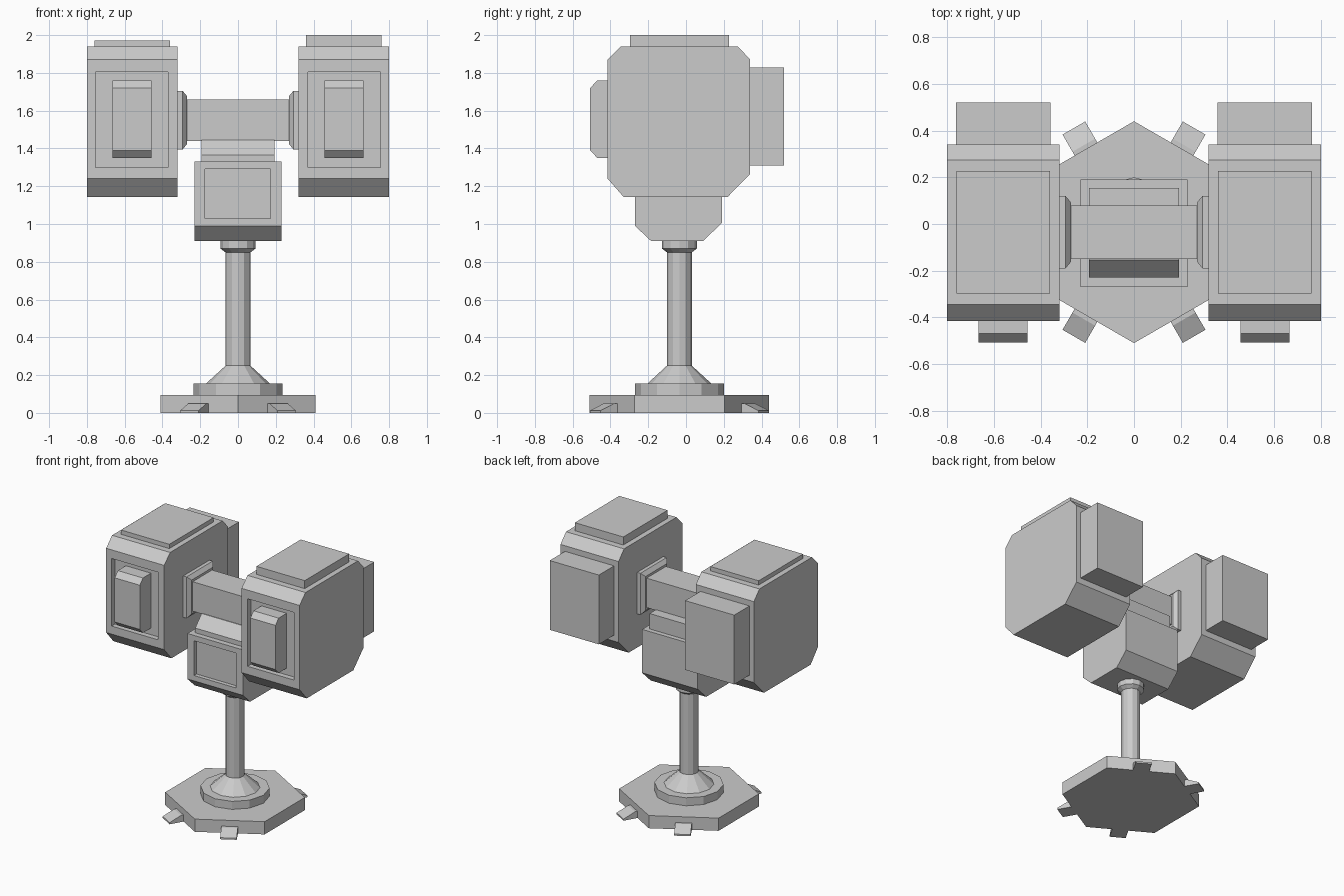
import bpy, bmesh, math
from mathutils import Matrix, Vector

if "Cube" in bpy.data.objects:
    bpy.data.objects.remove(bpy.data.objects["Cube"])

CY = -0.035  # y of the stand's axis


def finish(name, bm, mirror=False):
    bmesh.ops.recalc_face_normals(bm, faces=bm.faces)
    me = bpy.data.meshes.new(name)
    bm.to_mesh(me)
    bm.free()
    ob = bpy.data.objects.new(name, me)
    bpy.context.collection.objects.link(ob)
    if mirror:
        ob.modifiers.new("Mirror", 'MIRROR').use_axis[0] = True
    return ob


def prism(name, profile, x0, x1, mirror=False, recess=None, depth=0.04):
    """Extrude a (y, z) side profile along x; optional recess (x0, x1, z0, z1) in the front face."""
    bm = bmesh.new()
    face = bm.faces.new([bm.verts.new((x0, y, z)) for y, z in profile])
    ext = bmesh.ops.extrude_face_region(bm, geom=[face])["geom"]
    bmesh.ops.translate(bm, verts=[g for g in ext if isinstance(g, bmesh.types.BMVert)],
                        vec=(x1 - x0, 0, 0))
    bmesh.ops.recalc_face_normals(bm, faces=bm.faces)
    if recess:
        front = min(bm.faces, key=lambda f: f.calc_center_median().y)
        bmesh.ops.inset_individual(bm, faces=[front], thickness=0.03)
        c = front.calc_center_median()
        for v in front.verts:
            v.co.x = recess[0] if v.co.x < c.x else recess[1]
            v.co.z = recess[2] if v.co.z < c.z else recess[3]
        floor = bmesh.ops.extrude_discrete_faces(bm, faces=[front])["faces"][0]
        bmesh.ops.translate(bm, verts=floor.verts, vec=(0, depth, 0))
    return finish(name, bm, mirror)


def box(name, x0, x1, y0, y1, z0, z1, mirror=False):
    return prism(name, [(y0, z0), (y1, z0), (y1, z1), (y0, z1)], x0, x1, mirror)


def lathe(name, profile, sides, turn=0.0):
    """Stack of (radius, z) rings with capped ends around the stand axis."""
    bm = bmesh.new()
    rings = []
    for r, z in profile:
        rings.append([bm.verts.new((r * math.cos(turn + 2 * math.pi * i / sides),
                                    CY + r * math.sin(turn + 2 * math.pi * i / sides), z))
                      for i in range(sides)])
    for a, b in zip(rings, rings[1:]):
        for i in range(sides):
            j = (i + 1) % sides
            bm.faces.new((a[i], a[j], b[j], b[i]))
    bm.faces.new(rings[0][::-1])
    bm.faces.new(rings[-1])
    return finish(name, bm)


# Hexagonal base and its round stand
lathe("base_plate", [(0.475, 0), (0.475, 0.095)], 6, math.pi / 2)
lathe("base_collar", [(0.235, 0.09), (0.235, 0.155)], 12)
lathe("pole", [(0.175, 0.15), (0.066, 0.25), (0.066, 0.85), (0.093, 0.87), (0.093, 0.92)], 12)

# Sloped feet on the four slanted base edges
for i, angle in enumerate((60, 120, 240, 300)):
    a = math.radians(angle)
    foot = prism(f"foot_{i + 1}", [(0.38, 0), (0.515, 0), (0.515, 0.012), (0.43, 0.05), (0.38, 0.05)],
                 -0.056, 0.056)
    foot.data.transform(Matrix.Translation(Vector((0, CY, 0))) @ Matrix.Rotation(a - math.pi / 2, 4, 'Z'))

# Central housing with recessed front panel and sloped lid
prism("center_housing", [(-0.27, 0.99), (-0.185, 0.91), (0.09, 0.91), (0.19, 1.005),
                         (0.19, 1.33), (-0.27, 1.33)], -0.23, 0.23,
      recess=(-0.175, 0.172, 1.03, 1.29), depth=0.03)
prism("center_lid", [(-0.23, 1.32), (0.155, 1.32), (0.155, 1.445), (-0.155, 1.445), (-0.23, 1.365)],
      -0.193, 0.193)

# Crossbar joining the pods
box("crossbar", -0.33, 0.33, -0.15, 0.08, 1.44, 1.66)

# Tapered mounting flanges
bm = bmesh.new()
rings = []
for x, grow in ((0.27, 0.012), (0.293, 0.04), (0.33, 0.04)):
    y0, y1, z0, z1 = -0.15 - grow, 0.08 + grow, 1.435 - grow, 1.665 + grow
    rings.append([bm.verts.new((x, y, z)) for y, z in ((y0, z0), (y1, z0), (y1, z1), (y0, z1))])
for a, b in zip(rings, rings[1:]):
    for i in range(4):
        bm.faces.new((a[i], a[(i + 1) % 4], b[(i + 1) % 4], b[i]))
bm.faces.new(rings[0])
bm.faces.new(rings[-1])
finish("mounting_flange", bm, mirror=True)

# Side pods with chamfered profile and recessed front
prism("pod", [(-0.415, 1.24), (-0.33, 1.143), (0.22, 1.143), (0.34, 1.265), (0.34, 1.87),
              (0.275, 1.94), (-0.345, 1.94), (-0.415, 1.87)], 0.32, 0.80, True,
      recess=(0.37, 0.755, 1.30, 1.805))
prism("pod_front_block", [(-0.507, 1.39), (-0.47, 1.35), (-0.36, 1.35), (-0.36, 1.76),
                          (-0.47, 1.76), (-0.507, 1.72)], 0.457, 0.665, True)
box("pod_back_box", 0.357, 0.763, 0.33, 0.52, 1.31, 1.828, True)

# Top caps, the right one slightly taller
box("left_top_cap", -0.76, -0.36, -0.297, 0.227, 1.93, 1.972)
box("right_top_cap", 0.36, 0.76, -0.297, 0.227, 1.93, 2.0)
